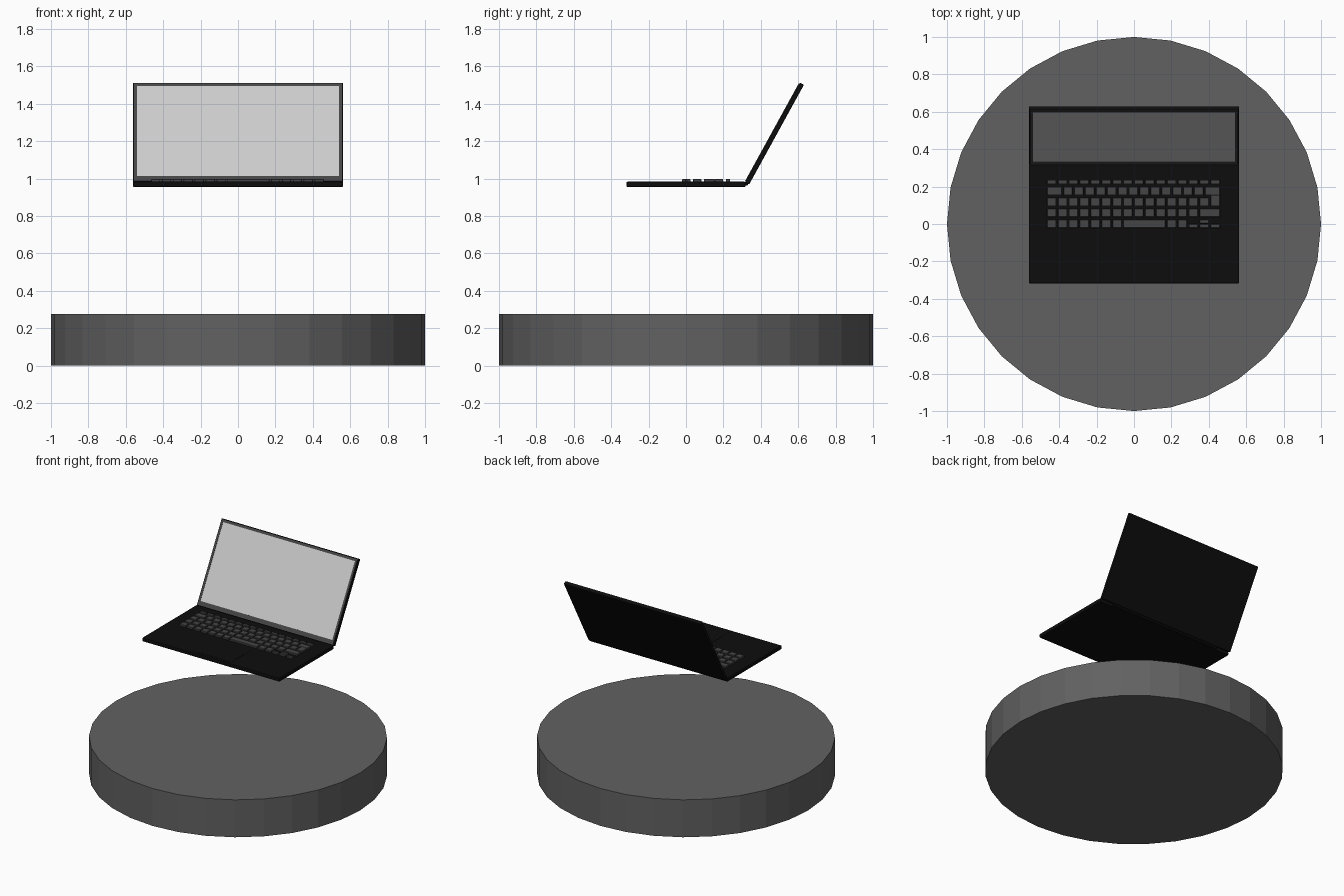
import bpy, bmesh, math
from mathutils import Matrix, Vector

if "Cube" in bpy.data.objects:
    bpy.data.objects.remove(bpy.data.objects["Cube"])


def material(name, v):
    m = bpy.data.materials.new(name)
    m.diffuse_color = (v, v, v, 1)
    m.use_nodes = True
    m.node_tree.nodes["Principled BSDF"].inputs["Base Color"].default_value = m.diffuse_color
    return m


BLACK = material("black_shell", 0.004)
DARK = material("dark_trim", 0.06)
SCREEN = material("screen_grey", 0.6)
STONE = material("pedestal_grey", 0.12)


def add_box(bm, x0, x1, y0, y1, z0, z1):
    m = Matrix.Translation(((x0 + x1) / 2, (y0 + y1) / 2, (z0 + z1) / 2))
    m = m @ Matrix.Diagonal((x1 - x0, y1 - y0, z1 - z0, 1))
    bmesh.ops.create_cube(bm, size=1, matrix=m)


def boxes(name, specs, mat, bevel=0, matrix=None, segments=2):
    bm = bmesh.new()
    for s in specs:
        add_box(bm, *s)
    me = bpy.data.meshes.new(name)
    bm.to_mesh(me)
    bm.free()
    me.materials.append(mat)
    ob = bpy.data.objects.new(name, me)
    bpy.context.collection.objects.link(ob)
    if matrix:
        ob.matrix_world = matrix
    if bevel:
        b = ob.modifiers.new("bevel", 'BEVEL')
        b.width, b.segments = bevel, segments
    return ob


# Round pedestal
bpy.ops.mesh.primitive_cylinder_add(vertices=32, radius=1, depth=0.277, location=(0, 0, 0.1385))
bpy.context.object.name = "pedestal"
bpy.context.object.data.materials.append(STONE)

# Laptop base and touchpad
W = 0.562
boxes("laptop_base", [(-W, W, -0.318, 0.318, 0.955, 0.984)], BLACK, 0.006)
boxes("touchpad", [(-0.155, 0.155, -0.297, -0.06, 0.98, 0.985)], BLACK)

# Keyboard: key widths per row, in units of one key pitch
P, GAP, X0, H = 0.0583, 0.009, -0.465, 0.045
keys = []


def key(col, width, y_top, height):
    x = X0 + col * P
    keys.append((x, x + width * P - GAP, y_top - height, y_top, 0.98, 0.997))


rows = [
    (0.236, 0.023, [1] * 16),
    (0.199, H, [1.5] + [1] * 13 + [1.5]),
    (0.1405, H, [1] * 15),
    (0.082, H, [1] * 14 + [2]),
    (0.0235, H, [1] * 7 + [4, 1, 1]),
]
for y, h, widths in rows:
    col = 0
    for w in widths:
        key(col, w, y, h)
        col += w
# Tall part of the enter key, then half-height arrow keys
key(15, 1, 0.155, 0.0595)
for col in (13, 14, 15):
    key(col, 1, -0.001, 0.0205)
key(14, 1, 0.0235, 0.0205)
boxes("keyboard_keys", keys, DARK, 0.002, segments=1)

# Tilted lid: local y runs up the lid, local z points out of the screen
T = math.radians(28.8)
up = Vector((0, math.sin(T), math.cos(T)))
out = Vector((0, -math.cos(T), math.sin(T)))
lid = Matrix.Translation((0, 0.325, 0.975)) @ Matrix((Vector((1, 0, 0)), up, out)).transposed().to_4x4()
L = 0.609
boxes("lid_shell", [(-W, W, 0, L, -0.014, 0.010)], BLACK, 0.005, lid)

# Bezel frame around the recessed screen
B, S0, S1 = 0.556, 0.036, 0.587
boxes("screen_bezel", [
    (-B, -0.541, 0.006, 0.603, 0.008, 0.014),
    (0.541, B, 0.006, 0.603, 0.008, 0.014),
    (-0.541, 0.541, 0.006, S0, 0.008, 0.014),
    (-0.541, 0.541, S1, 0.603, 0.008, 0.014),
], DARK, 0, lid)
boxes("screen", [(-0.541, 0.541, S0, S1, 0.008, 0.0115)], SCREEN, 0, lid)

# Hinge barrel
bpy.ops.mesh.primitive_cylinder_add(vertices=16, radius=0.010, depth=0.9,
                                    location=(0, 0.322, 0.972), rotation=(0, math.pi / 2, 0))
bpy.context.object.name = "hinge"
bpy.context.object.data.materials.append(BLACK)
bpy.ops.object.shade_smooth_by_angle()
